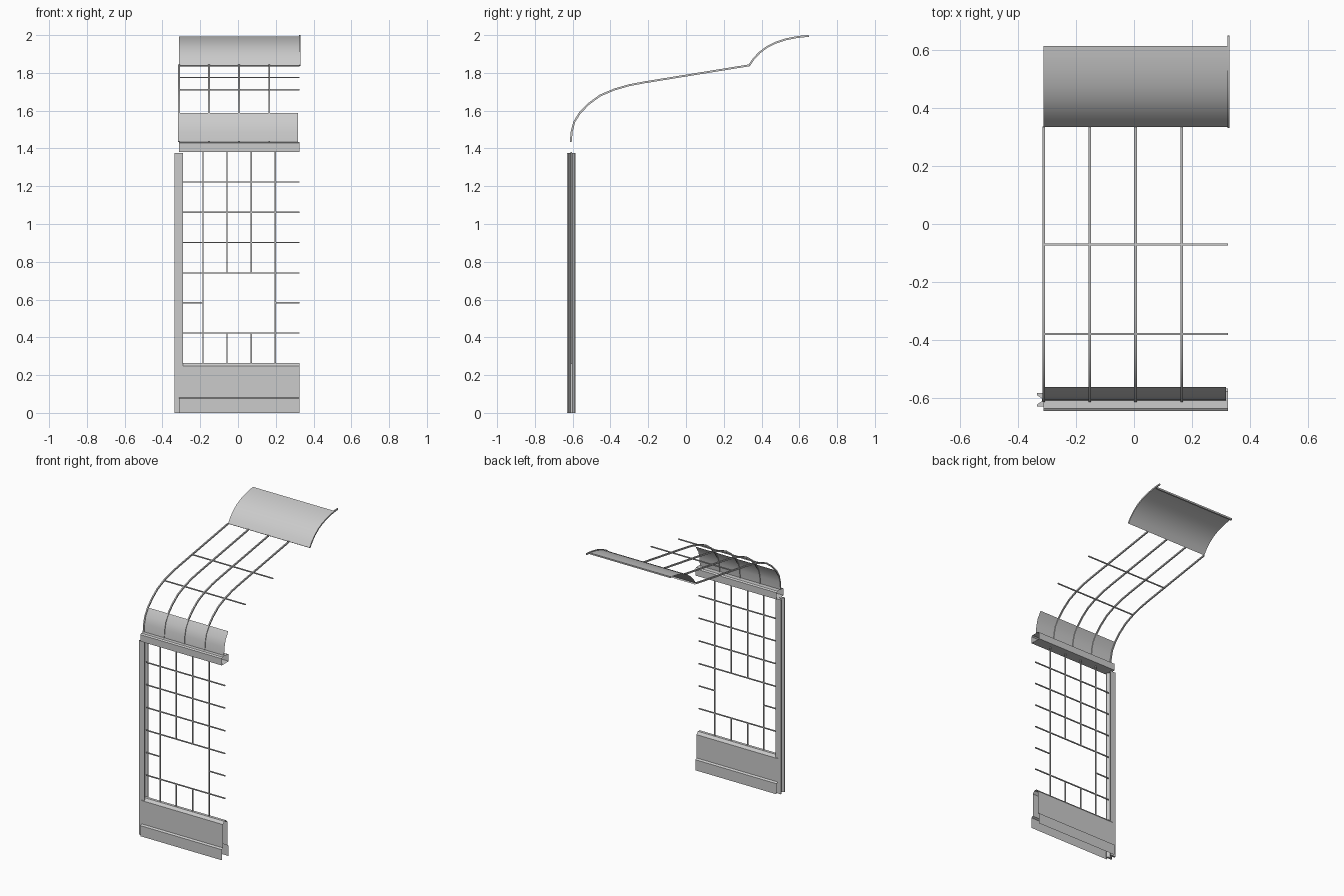
import bpy
from mathutils import Vector

cube = bpy.data.objects.get("Cube")
if cube:
    bpy.data.objects.remove(cube, do_unlink=True)

metal = bpy.data.materials.new("light grey metal")
metal.use_nodes = True
GREY = (0.6, 0.6, 0.6, 1)
metal.diffuse_color = GREY
metal.node_tree.nodes["Principled BSDF"].inputs["Base Color"].default_value = GREY

LEFT, RIGHT, MID_Y = -0.313, 0.325, -0.607


def make(name, verts, faces, smooth=False):
    mesh = bpy.data.meshes.new(name)
    mesh.from_pydata(verts, [], faces)
    mesh.materials.append(metal)
    if smooth:
        mesh.shade_smooth()
        mesh.set_sharp_from_angle(angle=0.6)
    obj = bpy.data.objects.new(name, mesh)
    bpy.context.collection.objects.link(obj)
    return obj


def sheet(name, profile, x0=LEFT, x1=RIGHT, closed=False, smooth=False):
    """Open-ended sheet: a (y, z) profile stretched along x."""
    n = len(profile)
    verts = [(x, y, z) for x in (x0, x1) for y, z in profile]
    faces = [(i, (i + 1) % n, (i + 1) % n + n, i + n)
             for i in range(n if closed else n - 1)]
    return make(name, verts, faces, smooth)


def rib(name, path, x, width=0.009, depth=0.010):
    """Rectangular bar swept along a (y, z) path."""
    pts = [Vector(p) for p in path]
    verts, faces = [], []
    for i, p in enumerate(pts):
        t = (pts[min(i + 1, len(pts) - 1)] - pts[max(i - 1, 0)]).normalized()
        off = Vector((-t.y, t.x)) * depth / 2
        for sx, s in ((-1, -1), (1, -1), (1, 1), (-1, 1)):
            q = p + off * s
            verts.append((x + sx * width / 2, q.x, q.y))
    for i in range(len(pts) - 1):
        for k in range(4):
            a, b = i * 4 + k, i * 4 + (k + 1) % 4
            faces.append((a, b, b + 4, a + 4))
    e = len(verts) - 4
    faces += [(3, 2, 1, 0), (e, e + 1, e + 2, e + 3)]
    return make(name, verts, faces, True)


def rod(name, x0, x1, y, z, r=0.0035):
    """Thin horizontal square tube."""
    return sheet(name, [(y - r, z - r), (y + r, z - r), (y + r, z + r),
                        (y - r, z + r)], x0, x1, True)


def bar(name, x, z0, z1, r=0.0035):
    """Thin upright square bar."""
    return rib(name, [(MID_Y, z0), (MID_Y, z1)], x, 2 * r, 2 * r)


def mirrored(half):
    """Complete a front half profile with its back half."""
    return half + [(2 * MID_Y - y, z) for y, z in reversed(half)]


# Sill panel with a stepped skirt, and the head beam above the opening
sheet("sill_panel", mirrored([(-0.646, 0), (-0.646, 0.075), (-0.632, 0.082),
                              (-0.632, 0.247), (-0.617, 0.265)]))
sheet("head_beam", mirrored([(-0.646, 1.38), (-0.646, 1.428), (-0.636, 1.435)]),
      closed=True)

# Side post with a waisted section
side = [(-0.335, -0.630), (-0.335, -0.623), (-0.318, -0.612),
        (-0.318, -0.602), (-0.335, -0.591), (-0.335, -0.584)]
section = side + [(-0.627 - x, y) for x, y in reversed(side)]
n = len(section)
make("side_post", [(x, y, z) for z in (0, 1.376) for x, y in section],
     [(i, (i + 1) % n, (i + 1) % n + n, i + n) for i in range(n)]
     + [tuple(reversed(range(n))), tuple(range(n, 2 * n))])

# Window lattice
for z in (0.423, 0.741, 0.902, 1.063, 1.222):
    rod("lattice_rail", -0.295, RIGHT, MID_Y, z)
rod("short_rail_right", -0.295, -0.185, MID_Y, 0.583)
rod("short_rail_left", 0.198, RIGHT, MID_Y, 0.583)
for x in (-0.185, 0.198):
    bar("lattice_upright", x, 0.26, 1.38)
for x in (-0.058, 0.07):
    bar("lower_upright", x, 0.26, 0.423)
    bar("upper_upright", x, 0.741, 1.38)

# Curved roof ribs and their cross rods
cove = [(-0.610, 1.435), (-0.605, 1.49), (-0.592, 1.54), (-0.562, 1.588)]
rib_path = cove + [(-0.515, 1.636), (-0.455, 1.68), (-0.38, 1.712),
                   (-0.30, 1.735), (-0.22, 1.75), (0.335, 1.840)]
for x in (-0.312, -0.153, 0.005, 0.165):
    rib("roof_rib", rib_path, x)
rod("front_cross_rod", LEFT, RIGHT, -0.38, 1.710)
rod("rear_cross_rod", LEFT, RIGHT, -0.07, 1.776)

# Curved sheet above the head beam
sheet("cove_sheet", cove, LEFT, 0.318, smooth=True)

# Upper roof sheet with folded lips, and its edge rim
arch = [(0.335, 1.840), (0.358, 1.874), (0.390, 1.908), (0.430, 1.938),
        (0.475, 1.960), (0.530, 1.978), (0.580, 1.988), (0.615, 1.993)]
sheet("roof_sheet", [(0.343, 1.834)] + arch + [(0.614, 1.982), (0.604, 1.981)],
      smooth=True)
rib("roof_rim", arch + [(0.650, 1.995)], 0.3265, 0.008, 0.010)
